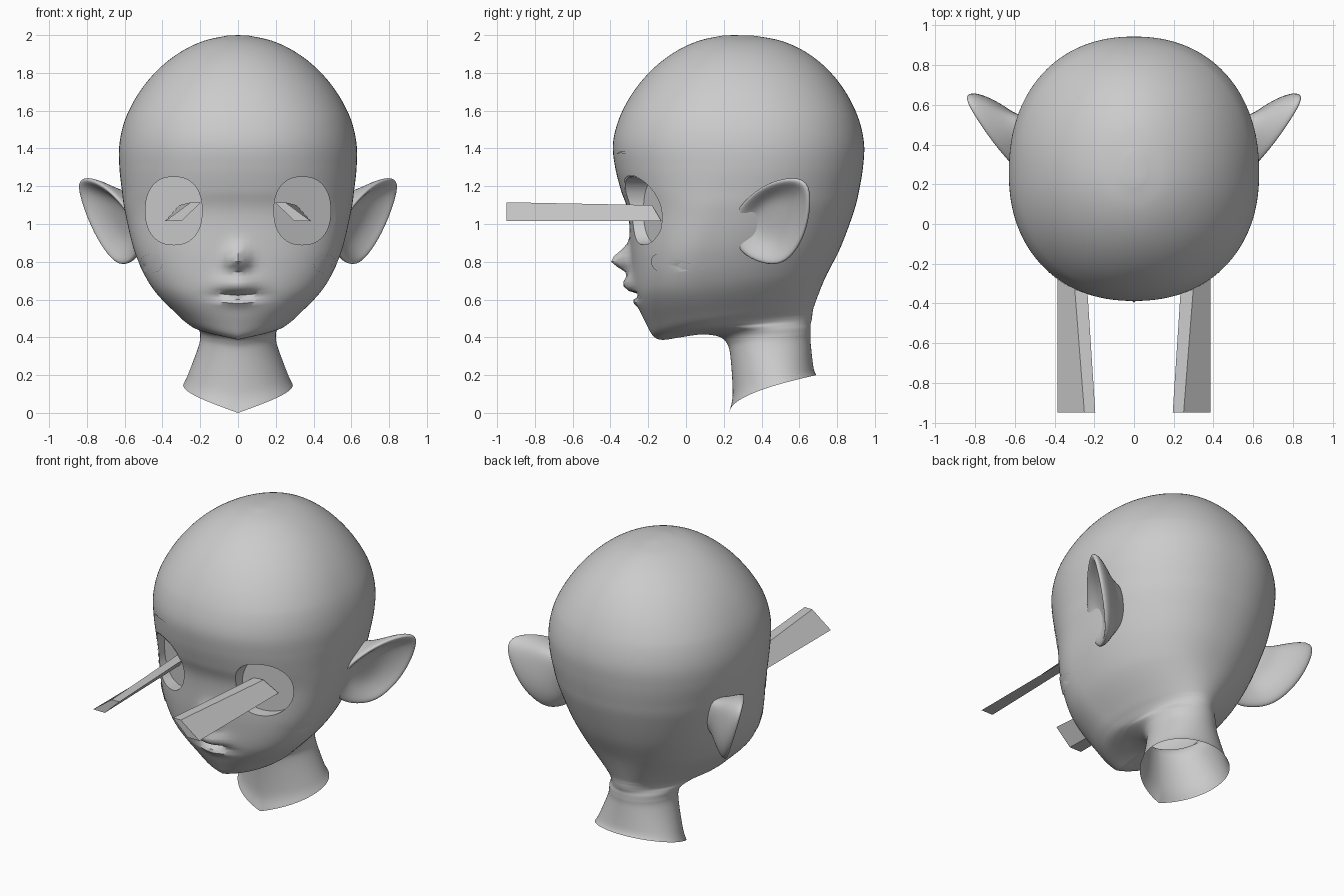
import bpy, bmesh, math
from mathutils import Vector
from mathutils.bvhtree import BVHTree

if "Cube" in bpy.data.objects:
    bpy.data.objects.remove(bpy.data.objects["Cube"])

grey = bpy.data.materials.new("plain_grey")
grey.diffuse_color = (0.6, 0.6, 0.6, 1)
grey.use_nodes = True
grey.node_tree.nodes["Principled BSDF"].inputs["Base Color"].default_value = grey.diffuse_color


def activate(ob):
    bpy.ops.object.select_all(action='DESELECT')
    ob.select_set(True)
    bpy.context.view_layer.objects.active = ob


def make(name, verts, faces, angle=60):
    me = bpy.data.meshes.new(name)
    me.from_pydata([tuple(v) for v in verts], [], faces)
    bm = bmesh.new()
    bm.from_mesh(me)
    bmesh.ops.recalc_face_normals(bm, faces=bm.faces)
    bm.to_mesh(me)
    bm.free()
    ob = bpy.data.objects.new(name, me)
    bpy.context.collection.objects.link(ob)
    me.materials.append(grey)
    if angle:
        activate(ob)
        bpy.ops.object.shade_smooth_by_angle(angle=math.radians(angle))
    return ob


def bridge(rows, closed=True):
    """Quads between consecutive rows of equal length."""
    n = len(rows[0])
    return [(i * n + j, i * n + (j + 1) % n, (i + 1) * n + (j + 1) % n, (i + 1) * n + j)
            for i in range(len(rows) - 1) for j in range(n if closed else n - 1)]


def catmull(keys, steps):
    out = []
    for i in range(len(keys) - 1):
        a, b = keys[max(i - 1, 0)], keys[i]
        c, d = keys[i + 1], keys[min(i + 2, len(keys) - 1)]
        for s in range(steps):
            t = s / steps
            out.append([0.5 * (2*q + (r-p)*t + (2*p-5*q+4*r-u)*t*t + (3*q-p-3*r+u)*t**3)
                        for p, q, r, u in zip(a, b, c, d)])
    return out + [list(keys[-1])]


# --- Head and neck rings: front z, back z, front y, back y, widest y, half width
keys = [
    (.00, .20, .23, .69, .48, .29), (.10, .24, .247, .675, .47, .265),
    (.30, .37, .235, .66, .44, .21), (.37, .42, .215, .66, .43, .20),
    (.405, .45, .17, .66, .40, .205), (.415, .47, .08, .66, .33, .215),
    (.40, .49, -.03, .665, .25, .225), (.387, .51, -.12, .668, .18, .245),
    (.40, .53, -.165, .67, .14, .27), (.45, .57, -.20, .68, .11, .32),
    (.60, .71, -.265, .735, .08, .455), (.80, .88, -.29, .82, .10, .545),
    (1.05, 1.07, -.305, .89, .18, .598), (1.18, 1.18, -.345, .917, .22, .615),
    (1.30, 1.30, -.375, .937, .25, .628), (1.42, 1.42, -.387, .943, .26, .628)]
# the cranium closes as a dome
for k in range(1, 8):
    u = math.sin(math.radians(12 * k))
    f = math.sqrt(1 - u ** 1.6)
    z = 1.42 + .58 * u
    keys.append((z, z, .25 - .637 * f, .27 + .673 * f ** .85, .26, .628 * f))
SEG = 128


def clamp(v):
    return min(max(v, 0), 1)


def bump(x, z, cz, amp, sx, below, above):
    s = above if z > cz else below
    return amp * math.exp(-(x / sx) ** 2 - ((z - cz) / s) ** 2)


def head_ring(zf, zb, yf, yb, yc, w):
    n = 2 + .2 * clamp((zf - .42) * 5) * clamp((1.9 - zf) * 3)   # roundness
    ring = []
    for k in range(SEG):
        a = 2 * math.pi * k / SEG
        c, s = math.cos(a), math.sin(a)
        x = math.copysign(abs(c) ** (2 / n), c) * w
        m = abs(s) ** (2 / n)
        y = yc + m * (yb - yc) if s > 0 else yc - m * (yc - yf)
        z = zf + (zb - zf) * math.sqrt(clamp((y - yf) / (yb - yf)))
        if s < 0 and z > .45:   # nose, upper lip, mouth crease, lower lip
            y -= (bump(x, z, .80, .107, .055, .045, .07) + bump(x, z, .68, .055, .10, .045, .05)
                  - bump(x, z, .62, .055, .11, .014, .014) + bump(x, z, .59, .022, .09, .025, .02))
        ring.append((x, y, z))
    return ring


rows = [head_ring(*k) for k in catmull(keys, 8)]
verts = [v for r in rows for v in r]
faces = bridge(rows)
last = len(verts) - SEG
base_mid = Vector((0, .46, .16))
verts += [(0, .25, 2.0), base_mid]
for k in range(SEG):
    k2 = (k + 1) % SEG
    faces += [(last + k, last + k2, len(verts) - 2), (k2, k, len(verts) - 1)]
head = make("head", verts, faces, 0)
skin = BVHTree.FromPolygons([Vector(v) for v in verts], faces)


def on_face(x, z, lift):
    hit = skin.ray_cast(Vector((x, -2, z)), Vector((0, 1, 0)))[0]
    return (x, (hit.y if hit else .1) - lift, z)


def eye_point(a, k=1.0):
    c, s = math.cos(a), math.sin(a)
    e = 2 / 2.3
    return (.34 + math.copysign(abs(c) ** e, c) * .15 * k,
            1.07 + math.copysign(abs(s) ** e, s) * .18 * k)


# --- Eye sockets cut with a slanted floor
for side in (-1, 1):
    pts = [eye_point(2 * math.pi * k / 48) for k in range(48)]
    front = [(side * x, -.8, z) for x, z in pts]
    floor = [(side * x, -.225 + .55 * (x - .19), z) for x, z in pts]
    cutter = make("socket_cutter", front + floor,
                  bridge([front, floor]) + [tuple(range(48)), tuple(range(48, 96))], 0)
    cutter.hide_render = True
    activate(head)
    mod = head.modifiers.new("socket", 'BOOLEAN')
    mod.operation, mod.object, mod.solver = 'DIFFERENCE', cutter, 'EXACT'
    bpy.ops.object.modifier_apply(modifier=mod.name)
    bpy.data.objects.remove(cutter)

# open the underside of the neck
bm = bmesh.new()
bm.from_mesh(head.data)
bmesh.ops.delete(bm, geom=[v for v in bm.verts if (v.co - base_mid).length < .01], context='VERTS')
bm.to_mesh(head.data)
bm.free()
activate(head)
bpy.ops.object.shade_smooth_by_angle(angle=math.radians(45))

# --- Ears: cupped leaf shapes, outline in y and z on a slanted plane
OUTLINE = [(.29, 1.10), (.41, 1.21), (.57, 1.25), (.655, 1.21), (.65, 1.05), (.615, .92),
           (.55, .82), (.47, .78), (.34, .815), (.265, .89), (.25, .96), (.265, 1.04)]
NORMAL = Vector((1, -.6, -.3)).normalized()


def ear_ring(scale, off, shift):
    out = []
    for y, z in OUTLINE:
        y, z = .46 + shift + (y - .46) * scale, 1.02 + (z - 1.02) * scale
        out.append(Vector((.62 + .6 * (y - .3) + .3 * (z - 1.15), y, z)) + NORMAL * off)
    return out


# scale, offset along the plane normal, shift in y: from the cup over the rim to the root
EAR = [(.25, -.055, -.03), (.55, -.045, -.02), (.80, -.012, 0), (.95, .012, 0), (1.04, .005, 0),
       (1.0, -.025, 0), (.78, -.075, -.02), (.55, -.12, -.07), (.4, -.2, -.1)]

for side, label in ((-1, "left"), (1, "right")):
    rings = [ear_ring(*e) for e in EAR]
    n = len(OUTLINE)
    vs = [Vector((side * v.x, v.y, v.z)) for r in rings for v in r]
    fs = bridge(rings) + [tuple(range(n)), tuple(range(len(vs) - n, len(vs)))]
    ear = make(label + "_ear", vs, fs, 180)
    sub = ear.modifiers.new("smooth", 'SUBSURF')
    sub.levels = sub.render_levels = 2

    # Sight beam: slanted four sided bar from the eye forwards
    near = [(.195, -.95, 1.115), (.25, -.95, 1.115), (.385, -.95, 1.015), (.30, -.95, 1.015)]
    far = [(.245, -.18, 1.10), (.31, -.18, 1.10), (.385, -.13, 1.015), (.32, -.13, 1.015)]
    make(label + "_sight_beam", [(side * x, y, z) for x, y, z in near + far],
         bridge([near, far]) + [(0, 1, 2, 3), (4, 5, 6, 7)], 0)

    # Cheek spot
    spot = [[on_face(side * (.46 + .06 * r * math.cos(a)), .79 + .052 * r * math.sin(a), .008)
             for a in [2 * math.pi * k / 24 for k in range(24)]] for r in (1, .66, .33)]
    make(label + "_cheek_spot", [v for r in spot for v in r],
         bridge(spot) + [tuple(range(48, 72))])

    # Eyebrow: thin tapered ribbon
    brow = [[], []]
    for k in range(13):
        t = k / 12
        x, z = .20 + .28 * t, 1.372 + .055 * t - .09 * t * t
        h = .001 + .006 * math.sin(math.pi * t)
        brow[0].append(on_face(side * x, z - h, .004))
        brow[1].append(on_face(side * x, z + h, .004))
    make(label + "_eyebrow", brow[0] + brow[1], bridge(brow, False))

    # Upper lash ribbon along the eye rim, widening to the outer corner
    lash = [[], []]
    for k in range(25):
        t = k / 24
        a = math.radians(-25 + 185 * t)
        wide = 1.02 + .16 * math.exp(-((t - .08) / .12) ** 2) + .03 * math.sin(math.pi * t)
        for row, s in zip(lash, (1.01, wide)):
            x, z = eye_point(a, s)
            row.append(on_face(side * x, z, .006))
    make(label + "_lash", lash[0] + lash[1], bridge(lash, False))
